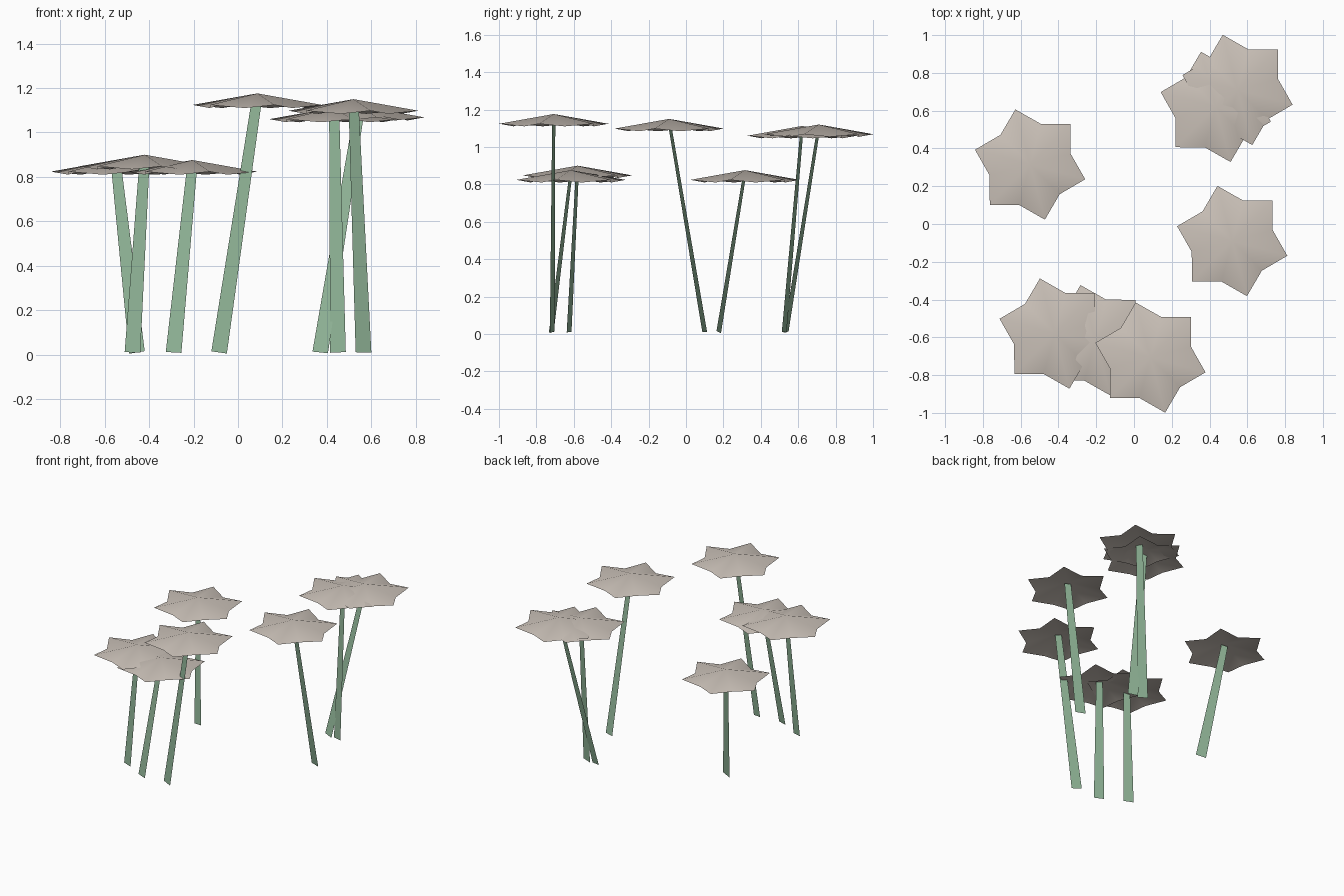
import bpy, math
from mathutils import Vector

cube = bpy.data.objects.get("Cube")
if cube:
    bpy.data.objects.remove(cube)


def material(name, rgb):
    mat = bpy.data.materials.new(name)
    mat.use_nodes = True
    color = (*rgb, 1.0)
    mat.diffuse_color = color
    bsdf = mat.node_tree.nodes["Principled BSDF"]
    bsdf.inputs["Base Color"].default_value = color
    bsdf.inputs["Roughness"].default_value = 0.9
    return mat


CAP = material("warm grey", (0.60, 0.54, 0.485))
STEM = material("soft green", (0.28, 0.46, 0.31))


def make(name, verts, faces, mat, smooth):
    mesh = bpy.data.meshes.new(name)
    mesh.from_pydata(verts, [], faces)
    mesh.materials.append(mat)
    for poly in mesh.polygons:
        poly.use_smooth = smooth
    obj = bpy.data.objects.new(name, mesh)
    bpy.context.collection.objects.link(obj)
    return obj


def star_cap(name, apex):
    # shallow six-pointed parasol, with valleys folded below the tips
    verts = [apex]
    for i in range(12):
        radius, drop = (0.302, 0.052) if i % 2 == 0 else (0.222, 0.066)
        a = math.radians(-15 + 30 * i)
        verts.append(apex + Vector((radius * math.cos(a), radius * math.sin(a), -drop)))
    faces = [(0, i + 1, (i + 1) % 12 + 1) for i in range(12)]
    make(name, verts, faces, CAP, True)


def ribbon_stem(name, base, top):
    # flat tapering blade, square to its own lean
    along = (top - base).normalized()
    side = Vector((0.94, -0.34, 0))
    side = (side - along * side.dot(along)).normalized()
    low, high = side * 0.0375, side * 0.024
    make(name, [base - low, base + low, top + high, top - high], [(0, 1, 2, 3)], STEM, False)


# foot x, foot y, apex x, apex y, apex z
plants = {
    "back_left": (-0.455, 0.175, -0.55, 0.315, 0.876),
    "middle_right": (0.565, 0.10, 0.52, -0.09, 1.15),
    "front_outer": (-0.475, -0.625, -0.42, -0.58, 0.90),
    "front_middle": (-0.29, -0.72, -0.205, -0.615, 0.876),
    "front_tall": (-0.085, -0.715, 0.087, -0.707, 1.176),
    "back_tall": (0.37, 0.535, 0.548, 0.71, 1.12),
    "back_inner": (0.45, 0.525, 0.433, 0.62, 1.112),
}
for name, (fx, fy, ax, ay, az) in plants.items():
    apex = Vector((ax, ay, az))
    star_cap(name + "_cap", apex)
    ribbon_stem(name + "_stem", Vector((fx, fy, 0.01)), apex - Vector((0, 0, 0.014)))
